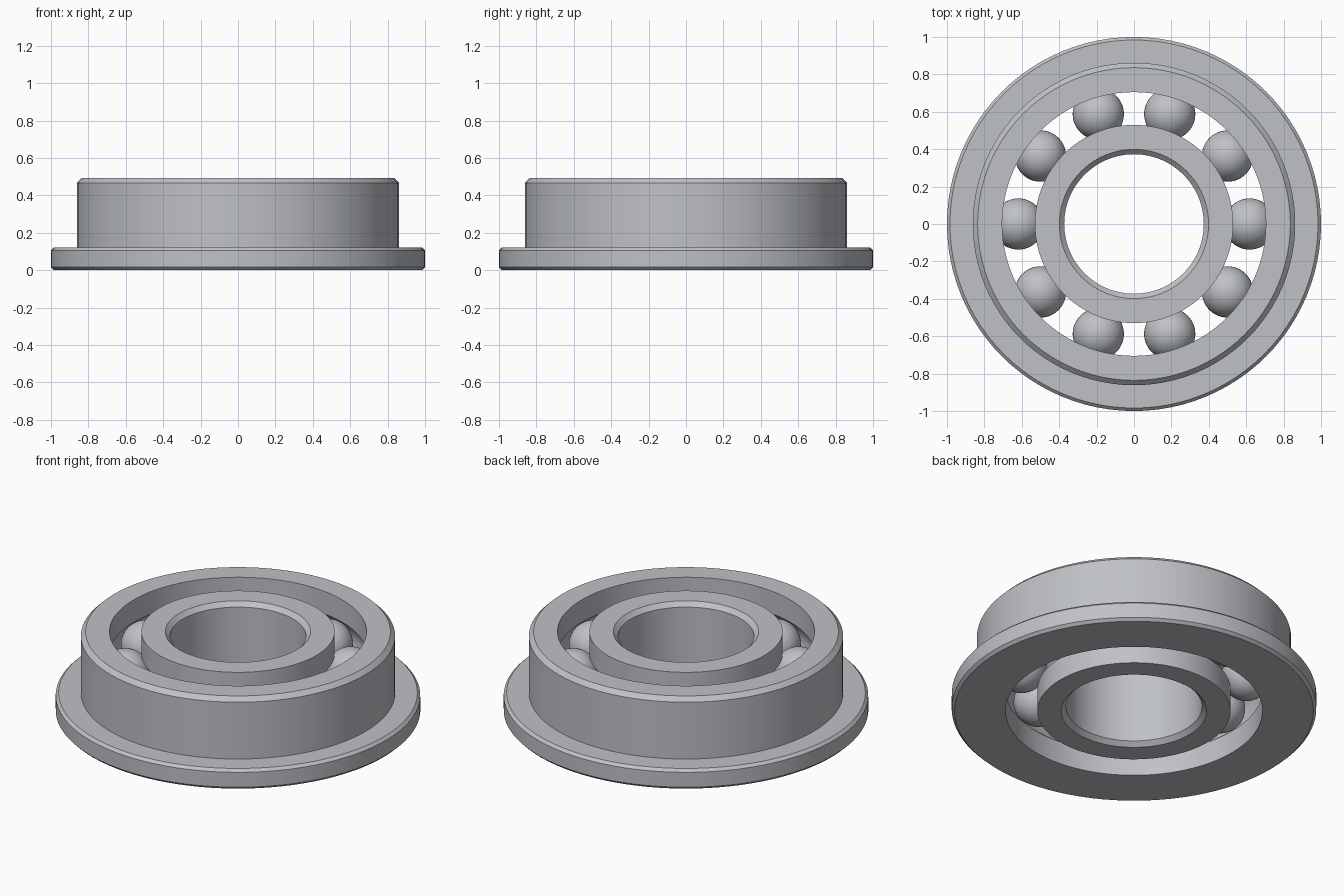
import bpy, bmesh
from math import sin, cos, pi, acos

# Main dimensions
H = 0.492            # overall height
MID = H / 2          # ball centre height
PITCH = 0.618        # ball circle radius
BALL_R = 0.137
BORE, INNER_R = 0.373, 0.53
CUP_R, OUTER_R, FLANGE_R = 0.705, 0.862, 1.0
FLANGE_H = 0.122
C, FC = 0.026, 0.016  # ring and flange chamfers
SEGMENTS = 96

old = bpy.data.objects.get("Cube")
if old:
    bpy.data.objects.remove(old, do_unlink=True)

steel = bpy.data.materials.new("steel grey")
steel.use_nodes = True
STEEL = (0.52, 0.535, 0.565, 1)
steel.diffuse_color = STEEL
steel.node_tree.nodes["Principled BSDF"].inputs["Base Color"].default_value = STEEL


def groove(wall_r, side, steps=10):
    """Raceway arc from low to high; side is +1 outside the balls, -1 inside."""
    r = BALL_R + 0.003
    half = acos(abs(wall_r - PITCH) / r)
    angles = [half * (2 * i / steps - 1) for i in range(steps + 1)]
    return [(PITCH + side * r * cos(a), MID + r * sin(a)) for a in angles]


def add_object(name, bm):
    bmesh.ops.recalc_face_normals(bm, faces=bm.faces)
    mesh = bpy.data.meshes.new(name)
    bm.to_mesh(mesh)
    bm.free()
    mesh.materials.append(steel)
    obj = bpy.data.objects.new(name, mesh)
    bpy.context.collection.objects.link(obj)
    bpy.ops.object.select_all(action='DESELECT')
    obj.select_set(True)
    bpy.context.view_layer.objects.active = obj
    bpy.ops.object.shade_smooth_by_angle(angle=pi / 6)
    return obj


def lathe(name, profile):
    """Revolve a closed (radius, height) profile about z."""
    bm = bmesh.new()
    loops = []
    for s in range(SEGMENTS):
        a = 2 * pi * s / SEGMENTS
        loops.append([bm.verts.new((r * cos(a), r * sin(a), z)) for r, z in profile])
    n = len(profile)
    for s in range(SEGMENTS):
        p, q = loops[s], loops[(s + 1) % SEGMENTS]
        for i in range(n):
            j = (i + 1) % n
            bm.faces.new((p[i], q[i], q[j], p[j]))
    return add_object(name, bm)


# Inner ring: chamfered bore and an outward-facing raceway
lathe("inner_ring", [(BORE, C), (BORE + C, 0), (INNER_R, 0)]
      + groove(INNER_R, -1)
      + [(INNER_R, H), (BORE + C, H), (BORE, H - C)])

# Outer ring: bottom flange, chamfered rims and an inward-facing raceway
lathe("flanged_outer_ring", [(CUP_R, 0)] + groove(CUP_R, 1)
      + [(CUP_R, H), (OUTER_R - C, H), (OUTER_R, H - C), (OUTER_R, FLANGE_H),
         (FLANGE_R - FC, FLANGE_H), (FLANGE_R, FLANGE_H - FC),
         (FLANGE_R, FC), (FLANGE_R - FC, 0)])

# Ten balls evenly spaced between the raceways
for k in range(10):
    a = 2 * pi * k / 10
    bm = bmesh.new()
    bmesh.ops.create_uvsphere(bm, u_segments=48, v_segments=24, radius=BALL_R)
    ball = add_object(f"ball_{k + 1}", bm)
    ball.location = (PITCH * cos(a), PITCH * sin(a), MID)
